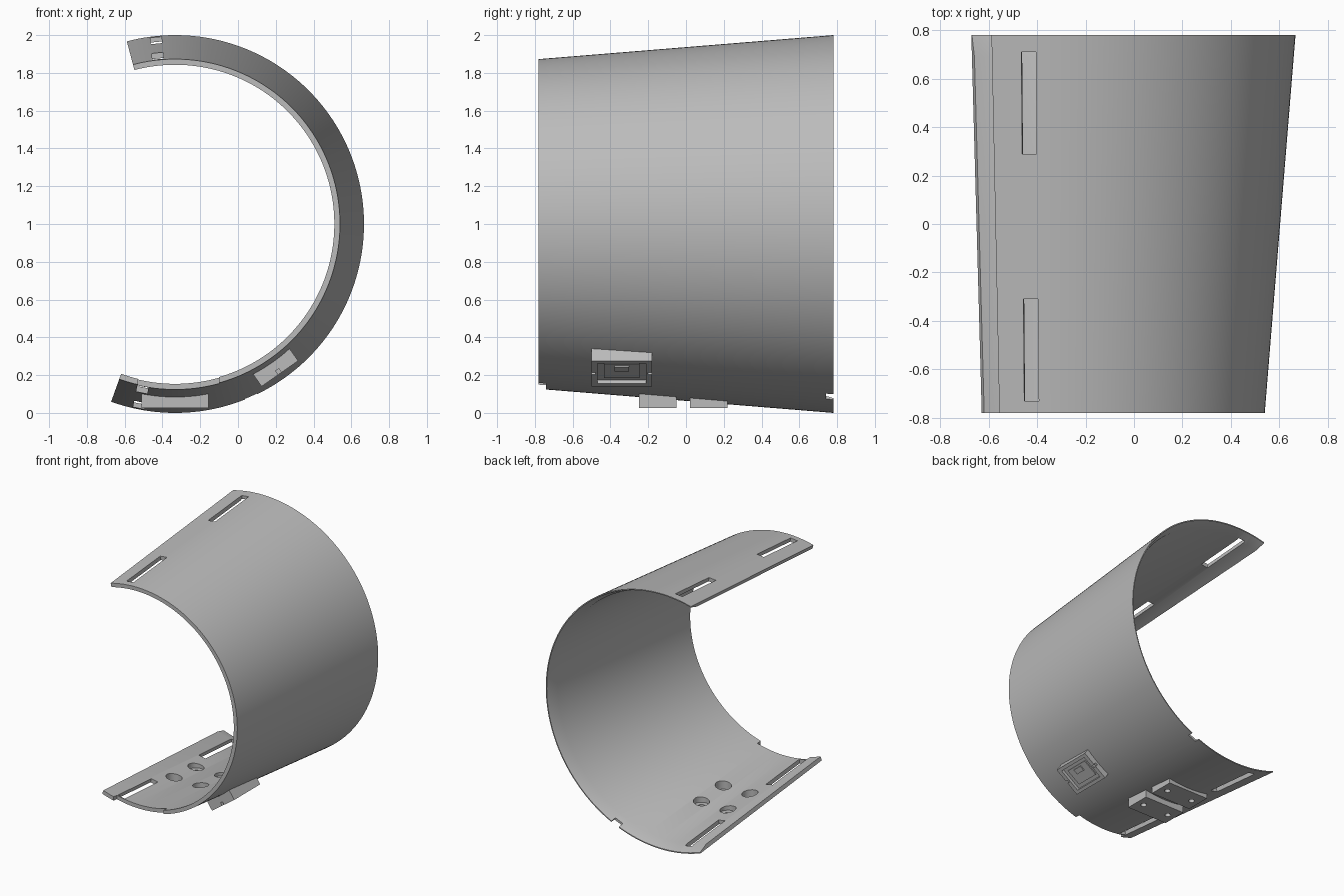
import bpy, bmesh
from math import sin, cos, pi, radians

cube = bpy.data.objects.get("Cube")
if cube:
    bpy.data.objects.remove(cube, do_unlink=True)

grey = bpy.data.materials.new("plain grey")
grey.use_nodes = True
grey.diffuse_color = (0.5, 0.5, 0.5, 1)
grey.node_tree.nodes["Principled BSDF"].inputs["Base Color"].default_value = (0.5, 0.5, 0.5, 1)

CX, CZ = -0.333, 1.0           # cone axis
HALF = 0.78                    # half length along y


def finish(name, bm):
    bmesh.ops.recalc_face_normals(bm, faces=bm.faces)
    mesh = bpy.data.meshes.new(name)
    bm.to_mesh(mesh)
    bm.free()
    obj = bpy.data.objects.new(name, mesh)
    bpy.context.collection.objects.link(obj)
    mesh.materials.append(grey)
    return obj


def swept(name, profile, start, end, steps):
    """Sweep a closed (y, radius) profile around the cone axis."""
    bm = bmesh.new()
    rings = []
    for i in range(steps + 1):
        t = radians(start + (end - start) * i / steps)
        rings.append([bm.verts.new((CX + r * sin(t), y, CZ - r * cos(t))) for y, r in profile])
    n = len(profile)
    for a, b in zip(rings, rings[1:]):
        for k in range(n):
            bm.faces.new((a[k], a[(k + 1) % n], b[(k + 1) % n], b[k]))
    bm.faces.new(rings[0])
    bm.faces.new(rings[-1])
    return finish(name, bm)


def box(name, centre, size, turn=0):
    bm = bmesh.new()
    bmesh.ops.create_cube(bm, size=1)
    bmesh.ops.scale(bm, vec=size, verts=bm.verts)
    obj = finish(name, bm)
    obj.location = centre
    obj.rotation_euler.y = turn
    return obj


def radial_box(name, angle, radius, y, size, shift=0):
    """Box whose local z points away from the axis, angle counted from straight down."""
    t = radians(angle)
    x = CX + radius * sin(t) - shift * cos(t)
    z = CZ - radius * cos(t) - shift * sin(t)
    return box(name, (x, y, z), size, pi - t)


def cone(name, front, back, y, length, centre=(CX, CZ), upright=False):
    """Solid cone frustum along y, or a cylinder along z."""
    bm = bmesh.new()
    bmesh.ops.create_cone(bm, cap_ends=True, segments=96 if not upright else 32,
                          radius1=back, radius2=front, depth=length)
    obj = finish(name, bm)
    obj.location = (centre[0], y, centre[1])
    if not upright:
        obj.rotation_euler.x = pi / 2
    return obj


def cut(target, cutters, keep=False):
    bpy.context.view_layer.objects.active = target
    for c in cutters:
        m = target.modifiers.new("cut", 'BOOLEAN')
        m.operation, m.solver, m.object = 'DIFFERENCE', 'EXACT', c
        bpy.ops.object.modifier_apply(modifier=m.name)
        if not keep:
            bpy.data.objects.remove(c, do_unlink=True)


def smooth(obj):
    bpy.ops.object.select_all(action='DESELECT')
    obj.select_set(True)
    bpy.context.view_layer.objects.active = obj
    bpy.ops.object.shade_smooth_by_angle(angle=radians(20))


# Tapered open shell, with the rear inner rim chamfered
shell = swept("shell", [(-HALF, 0.873), (HALF, 1.0), (HALF, 0.992), (0.69, 0.962), (-HALF, 0.843)],
              -19.8, 194.8, 120)

# Strap slots near both free edges
cut(shell, [radial_box("slot_cutter", angle, 0.93, y, (0.06, 0.42, 0.3))
            for angle in (-11.2, 185.9) for y in (-0.52, 0.5)])

# Relief along the lower front rim and a small notch in the rear rim
cut(shell, [box("front_relief_cutter", (-0.315, -HALF, 0.15), (0.43, 0.08, 0.2)),
            radial_box("rear_notch_cutter", 23.7, 0.98, HALF, (0.07, 0.08, 0.2))])

# Mounting pads under the shell, trimmed to its inside
bore = cone("bore_cutter", 0.855, 0.982, 0, 2 * HALF)
bore.hide_render = True
HOLES = [(CX + dx, y) for dx in (-0.115, 0.115) for y in (-0.15, 0.12)]
pads = []
for name, y in (("front_pad", -0.15), ("rear_pad", 0.12)):
    pad = box(name, (CX, y, 0.0875), (0.355, 0.2, 0.125))
    cut(pad, [bore], keep=True)
    pads.append(pad)

# Counterbored screw holes through the shell and pads
for part in [shell] + pads:
    for x, y in HOLES:
        if part is shell or abs(y - part.location.y) < 0.05:
            cut(part, [cone("counterbore_cutter", 0.058, 0.058, y, 0.2, (x, 0.158), True),
                       cone("screw_cutter", 0.022, 0.022, y, 0.2, (x, 0.05), True)])

# Latch housing on the lower flank, with a recessed face and side nicks
ANGLE, LY = 35, -0.34
housing = radial_box("latch_housing", ANGLE, 0.917, LY, (0.236, 0.32, 0.1))
cut(housing, [bore], keep=True)
cut(housing, [radial_box("recess_cutter", ANGLE, 0.967, LY, (0.185, 0.256, 0.05))])
cut(housing, [radial_box("nick_cutter", ANGLE, 0.967, LY + s * 0.16, (0.02, 0.04, 0.05)) for s in (-1, 1)])
island = radial_box("latch_plate", ANGLE, 0.943, LY, (0.13, 0.19, 0.016))
tab = radial_box("latch_tab", ANGLE, 0.95, LY, (0.04, 0.075, 0.02), -0.03)

bpy.data.objects.remove(bore, do_unlink=True)
for part in [shell, housing, island, tab] + pads:
    smooth(part)
